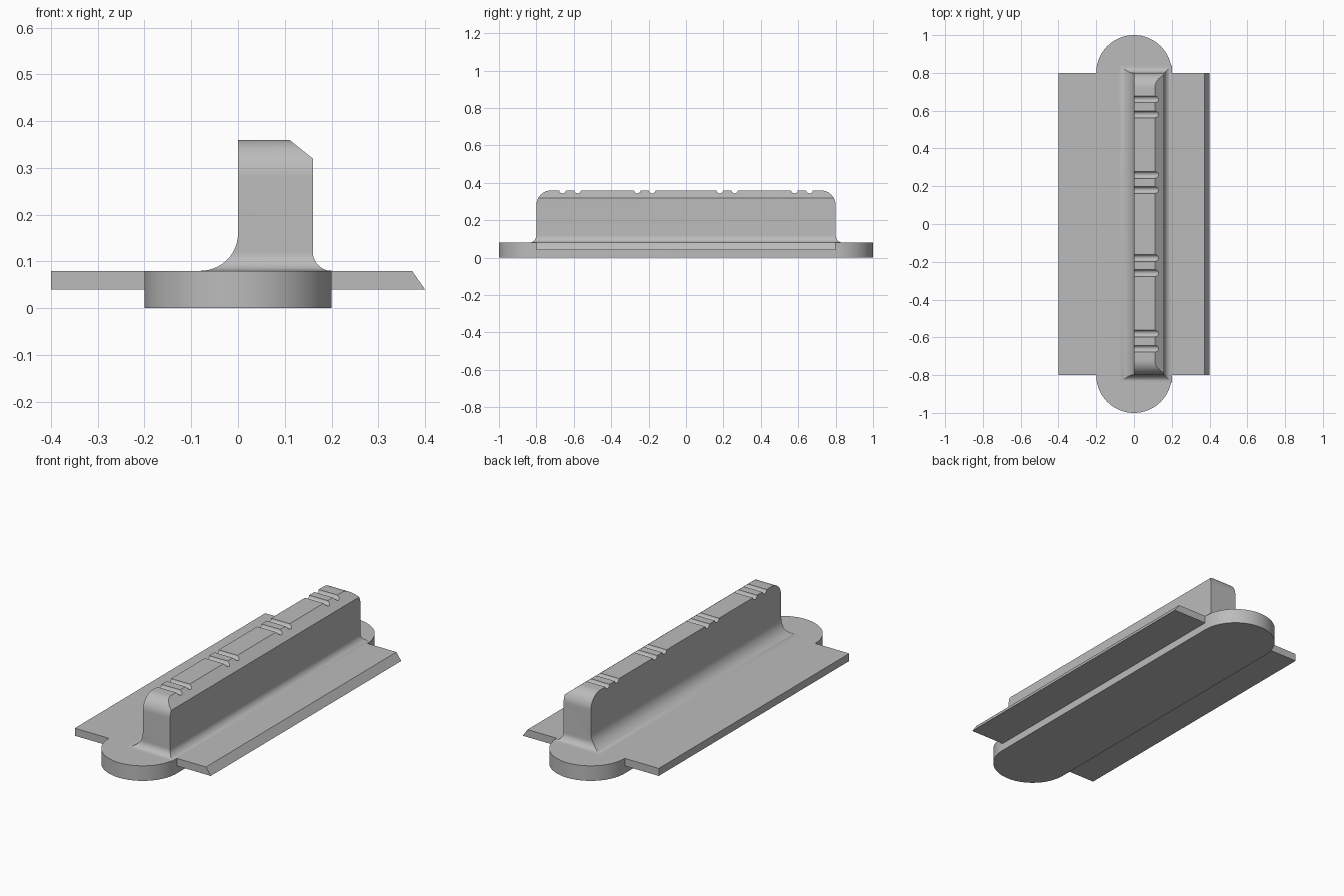
import bpy
import bmesh
from math import radians, sin, cos
from mathutils import Vector

cube = bpy.data.objects.get("Cube")
if cube:
    bpy.data.objects.remove(cube, do_unlink=True)

grey = bpy.data.materials.new("plain_grey")
grey.use_nodes = True
colour = (0.50, 0.50, 0.50, 1)
grey.diffuse_color = colour
grey.node_tree.nodes["Principled BSDF"].inputs["Base Color"].default_value = colour


def arc(cu, cv, r, a0, a1, n=14):
    """Points along an arc, angles in degrees."""
    angles = [radians(a0 + (a1 - a0) * i / n) for i in range(n + 1)]
    return [(cu + r * cos(a), cv + r * sin(a)) for a in angles]


def prism(name, profile, axis, start, end):
    """Extrude a closed 2D profile along the x, y or z axis."""
    place = {"x": lambda u, v: (start, u, v),
             "y": lambda u, v: (u, start, v),
             "z": lambda u, v: (u, v, start)}[axis]
    step = Vector([(end - start) * (axis == a) for a in "xyz"])
    bm = bmesh.new()
    face = bm.faces.new([bm.verts.new(place(u, v)) for u, v in profile])
    top = bmesh.ops.extrude_face_region(bm, geom=[face])["geom"]
    bmesh.ops.translate(bm, vec=step,
                        verts=[g for g in top if isinstance(g, bmesh.types.BMVert)])
    bmesh.ops.recalc_face_normals(bm, faces=bm.faces[:])
    mesh = bpy.data.meshes.new(name)
    bm.to_mesh(mesh)
    bm.free()
    mesh.materials.append(grey)
    obj = bpy.data.objects.new(name, mesh)
    bpy.context.collection.objects.link(obj)
    return obj


def activate(obj):
    bpy.ops.object.select_all(action="DESELECT")
    obj.select_set(True)
    bpy.context.view_layer.objects.active = obj


# Base plate with rounded ends
base = prism("base_plate",
             arc(0, 0.8, 0.2, 0, 180, 48) + arc(0, -0.8, 0.2, 180, 360, 48),
             "z", 0, 0.08)

# Side flanges, the left one with a bevelled edge
prism("right_flange", [(-0.4, 0.04), (-0.2, 0.04), (-0.2, 0.08), (-0.4, 0.08)],
      "y", -0.8, 0.8)
prism("left_flange", [(0.2, 0.04), (0.4, 0.04), (0.372, 0.08), (0.2, 0.08)],
      "y", -0.8, 0.8)

# Rail cross-section with a fillet on each side and a bevelled top edge
section = [(-0.08, 0.079), (0.2, 0.079)]
section += arc(0.2, 0.12, 0.04, 270, 180)
section += [(0.16, 0.32), (0.06, 0.4), (0, 0.4)]
section += arc(-0.08, 0.16, 0.08, 0, -90)
rail = prism("rail", section, "y", -0.95, 0.95)

# Rail side outline: end fillets, rounded top corners and paired grooves
half = [(0.84, 0.05)] + arc(0.84, 0.12, 0.04, 270, 180) + arc(0.72, 0.28, 0.08, 0, 90)
for y in (0.66, 0.58, 0.26, 0.18):
    half += arc(y, 0.362, 0.018, -6.4, -173.6, 12)
outline = half + [(-y, z) for y, z in reversed(half)]
cutter = prism("rail_outline_cutter", outline, "x", -0.3, 0.3)

trim = rail.modifiers.new("trim", "BOOLEAN")
trim.operation = "INTERSECT"
trim.solver = "EXACT"
trim.object = cutter
activate(rail)
bpy.ops.object.modifier_apply(modifier=trim.name)
bpy.data.objects.remove(cutter, do_unlink=True)

for obj in (base, rail):
    activate(obj)
    bpy.ops.object.shade_smooth_by_angle(angle=radians(30))
